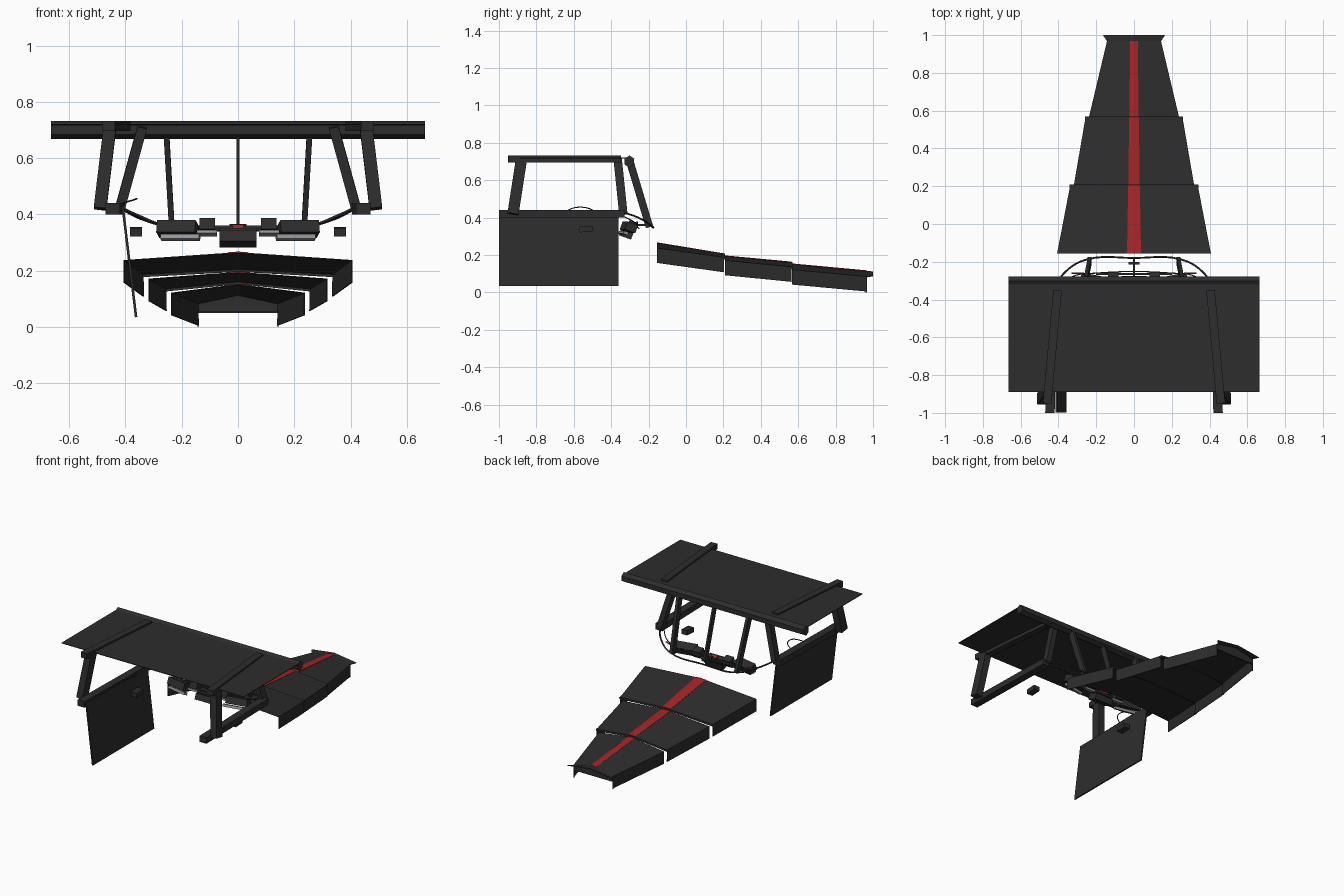
import bpy, math
from mathutils import Vector, Matrix

cube = bpy.data.objects.get("Cube")
if cube:
    bpy.data.objects.remove(cube)


def material(name, rgb):
    m = bpy.data.materials.new(name)
    m.use_nodes = True
    m.diffuse_color = (*rgb, 1)
    m.node_tree.nodes["Principled BSDF"].inputs["Base Color"].default_value = (*rgb, 1)
    return m


DARK = material("charcoal", (0.026, 0.026, 0.026))
RED = material("red", (0.38, 0.017, 0.018))
GREY = material("light_grey", (0.3, 0.3, 0.32))


def mesh(name, verts, faces, mat=DARK):
    me = bpy.data.meshes.new(name)
    me.from_pydata(verts, [], faces)
    me.materials.append(mat)
    ob = bpy.data.objects.new(name, me)
    bpy.context.collection.objects.link(ob)
    return ob


def box(name, centre, size, mat=DARK, tilt=0, yaw=0):
    verts = [(x, y, z) for x in (-.5, .5) for y in (-.5, .5) for z in (-.5, .5)]
    faces = [(0, 1, 3, 2), (4, 6, 7, 5), (0, 4, 5, 1), (2, 3, 7, 6), (0, 2, 6, 4), (1, 5, 7, 3)]
    ob = mesh(name, verts, faces, mat)
    ob.data.transform(Matrix.Translation(centre) @ Matrix.Rotation(yaw, 4, 'Z')
                      @ Matrix.Rotation(tilt, 4, 'X') @ Matrix.Diagonal((*size, 1)))
    return ob


def beam(name, a, b, width, depth):
    """Rectangular bar from a to b; width lies nearest to x."""
    a, b = Vector(a), Vector(b)
    d = (b - a).normalized()
    u = (Vector((1, 0, 0)) - d * d.x).normalized()
    v = d.cross(u)
    ob = box(name, (0, 0, 0), (width, depth, (b - a).length))
    rot = Matrix((u, v, d)).transposed().to_4x4()
    ob.data.transform(Matrix.Translation((a + b) / 2) @ rot)
    return ob


def wire(name, pts, r, mat=DARK):
    cu = bpy.data.curves.new(name, 'CURVE')
    cu.dimensions = '3D'
    cu.bevel_depth, cu.bevel_resolution, cu.resolution_u = r, 1, 6
    sp = cu.splines.new('BEZIER')
    sp.bezier_points.add(len(pts) - 1)
    for p, co in zip(sp.bezier_points, pts):
        p.co = co
        p.handle_left_type = p.handle_right_type = 'AUTO'
    cu.materials.append(mat)
    ob = bpy.data.objects.new(name, cu)
    bpy.context.collection.objects.link(ob)


def loft(name, first, last, thick, mat=DARK):
    """Sheet between two matching cross-sections, thickened inward."""
    n = len(first)
    ob = mesh(name, first + last, [(i, i + 1, n + i + 1, n + i) for i in range(n - 1)], mat)
    so = ob.modifiers.new("thickness", 'SOLIDIFY')
    so.thickness, so.offset = thick, -1
    return ob


# Roof panel and its cross tube
box("roof_panel", (0, -.59, .719), (1.33, .6, .004))
tube = [(math.cos(k * math.pi / 3 + .5) * .03, math.sin(k * math.pi / 3 + .5) * .032) for k in range(6)]
ring = [(x, -.303 + y, .7 + z) for x in (-.665, .665) for y, z in tube]
mesh("roof_tube", ring, [(i, (i + 1) % 6, 6 + (i + 1) % 6, 6 + i) for i in range(6)]
     + [tuple(range(5, -1, -1)), tuple(range(6, 12))])

# Mirrored frame
for s, side in ((1, "left"), (-1, "right")):
    beam(side + "_roof_bar", (s * .46, -.95, .714), (s * .405, -.35, .714), .045, .036)
    beam(side + "_front_post", (s * .49, -.925, .42), (s * .455, -.88, .71), .045, .06)
    beam(side + "_rear_post", (s * .42, -.335, .42), (s * .34, -.365, .71), .035, .045)
    beam(side + "_side_rail", (s * .445, -1, .42), (s * .43, -.33, .42), .05, .04)
    beam(side + "_window_post", (s * .235, -.195, .35), (s * .255, -.3, .7), .02, .04)
    box(side + "_side_box", (s * .362, -.535, .338), (.042, .07, .03), tilt=.05)

    # Instrument panels beside the centre
    box(side + "_display", (s * .215, -.305, .348), (.14, .06, .045), tilt=-.35, yaw=s * .2)
    box(side + "_display_trim", (s * .205, -.335, .318), (.14, .025, .016), GREY, tilt=-.35, yaw=s * .2)
    box(side + "_gauge", (s * .11, -.285, .36), (.055, .05, .04), tilt=-.3)
    box(side + "_gauge_base", (s * .11, -.3, .333), (.07, .04, .012), GREY, tilt=-.3)
    wire(side + "_red_cable", [(s * .28, -.26, .362), (s * .33, -.262, .378)], .004, RED)

beam("centre_window_post", (0, -.2, .36), (0, -.3, .69), .012, .035)

# Centre console
box("centre_console", (0, -.32, .313), (.13, .07, .04), tilt=-.35)
box("console_cover", (0, -.3, .338), (.13, .05, .012), tilt=-.35)
box("console_light", (0, -.295, .35), (.04, .03, .018), RED, tilt=-.35)
box("console_crossbar", (0, -.265, .355), (.4, .012, .01))
box("stalk", (0, -.24, .36), (.012, .07, .012))
box("stalk_grip", (0, -.208, .36), (.06, .012, .012))

# Curved rail around the cockpit
arc = [(.425, -.34, .43), (.36, -.25, .398), (.25, -.188, .358)]
wire("curved_rail", arc + [(0, -.18, .348)] + [(-x, y, z) for x, y, z in reversed(arc)], .005)
inner = [(.41, -.35, .415), (.33, -.28, .378), (.2, -.26, .352)]
wire("inner_cable", inner + [(-x, y, z) for x, y, z in reversed(inner)], .003)

# Side door with grab loop
beam("door", (-.362, -.68, .035), (-.41, -.68, .43), .009, .638)
wire("grab_loop", [(-.41, -.63, .44), (-.37, -.6, .452), (-.36, -.565, .456),
                   (-.37, -.53, .452), (-.41, -.5, .44)], .003)


# Tail hood: three overlapping ridged sections with side skirts
def section(y, half, ridge, edge, lift=0):
    e = edge + lift
    return [(-half, y, e - .08), (-half, y, e), (0, y, ridge + lift), (half, y, e), (half, y, e - .08)]


def band(y, half, ridge, edge, width, lift):
    """Narrow part of a ridged section, centred on the ridge."""
    z = ridge + (edge - ridge) * width / half
    return [(-width, y, z + lift), (0, y, ridge + lift), (width, y, z + lift)]


# y, half width, ridge height, edge height for both ends of each section
hood = [((-.155, .407, .266, .238), (.203, .338, .207, .188)),
        ((.208, .318, .196, .172), (.563, .257, .163, .137)),
        ((.568, .238, .153, .122), (.968, .143, .116, .085))]
stripe = [.037, .031, .03, .026, .025, .02]
for i, (a, b) in enumerate(hood):
    loft("hood_section", section(*a), section(*b), .004)
    loft("hood_stripe", band(*a, stripe[2 * i], .002), band(*b, stripe[2 * i + 1], .002), .003, RED)
    if i < 2:
        y, h, r, e = b
        loft("hood_rib", band(y - .012, h + .003, r, e, h + .003, .001),
             band(y + .006, h + .003, r, e, h + .003, .001), .012)

# End plate and flared lip of the hood
mesh("hood_end_plate", [(-.143, .967, .05), (.143, .967, .05), (.143, .967, .085),
                        (0, .967, .115), (-.143, .967, .085)], [(4, 3, 2, 1, 0)])
loft("hood_lip", band(.968, .143, .116, .085, .143, 0), band(1, .165, .112, .09, .165, 0), .004)
box("hood_foot", (0, .962, .052), (.286, .01, .006))
for s in (-1, 1):
    box("hood_corner", (s * .142, .964, .006), (.004, .006, .012))
